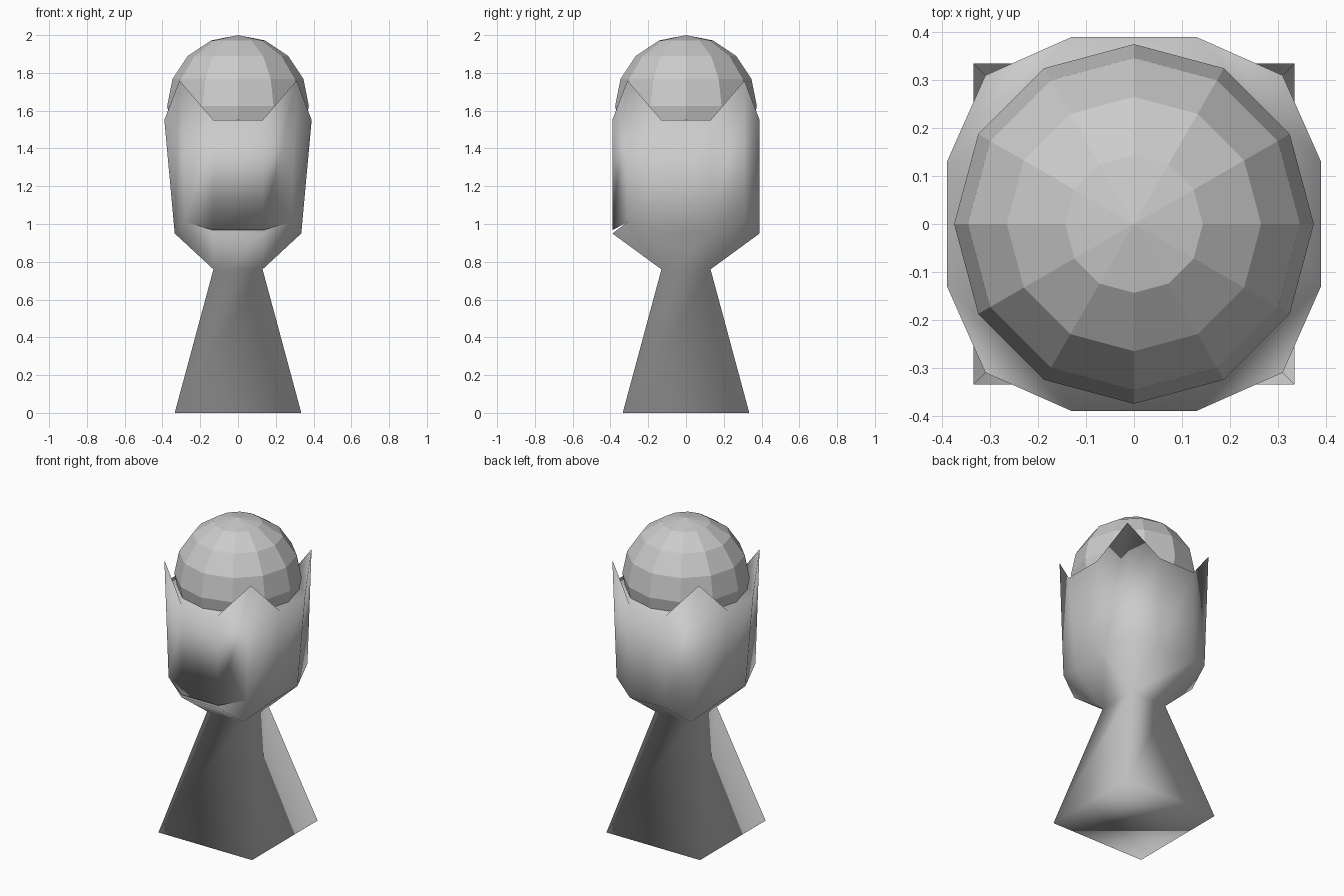
import bpy, bmesh

if "Cube" in bpy.data.objects:
    bpy.data.objects.remove(bpy.data.objects["Cube"])

bm = bmesh.new()

def square(h, z):
    return [bm.verts.new((x * h, y * h, z)) for x, y in ((1, 1), (-1, 1), (-1, -1), (1, -1))]

def ring(side, corner, back):
    """Twelve-point ring, anticlockwise: side, corner and back point in each quadrant."""
    out = []
    for sx, sy in ((1, 1), (-1, 1), (-1, -1), (1, -1)):
        pts = [(x * sx, y * sy, z) for x, y, z in (side, corner, back)]
        out += pts if sx * sy > 0 else pts[::-1]
    return [bm.verts.new(p) for p in out]

def face(*verts):
    bm.faces.new(verts)

# Flared square stem with a closed foot
foot, neck = square(0.335, 0), square(0.13, 0.76)
face(*foot[::-1])
for i in range(4):
    j = (i + 1) % 4
    face(foot[i], foot[j], neck[j], neck[i])

# Cup underside
low = ring((0.335, 0.13, 0.95), (0.28, 0.31, 1.01), (0.13, 0.39, 0.95))
rim = ring((0.39, 0.13, 1.55), (0.31, 0.31, 1.76), (0.13, 0.39, 1.55))
for i in range(4):
    a, b, c, d = (low[(3 * i + k) % 12] for k in range(4))
    face(neck[i], a, b)
    face(neck[i], b, c)
    face(neck[i], c, d, neck[(i + 1) % 4])

# Front wall has its own lower lip, folded inward above the underside
lip = [bm.verts.new((x, -0.39, 0.967)) for x in (-0.13, 0.13)]
face(low[7], low[10], low[9], low[8])
face(low[7], lip[0], lip[1], low[10])
wall = list(low)
wall[8], wall[9] = lip

# Walls, crown points and flat cap
for i in range(12):
    j = (i + 1) % 12
    face(wall[i], wall[j], rim[j], rim[i])
for i in range(0, 12, 3):
    face(rim[i], rim[i + 1], rim[i + 2])
face(*[v for i, v in enumerate(rim) if i % 3 != 1])

bmesh.ops.recalc_face_normals(bm, faces=bm.faces)
for f in bm.faces:
    f.smooth = True
mesh = bpy.data.meshes.new("stem_and_cup")
bm.to_mesh(mesh)
bm.free()
bpy.context.collection.objects.link(bpy.data.objects.new("stem_and_cup", mesh))

# Faceted ball resting in the cup
bpy.ops.mesh.primitive_uv_sphere_add(segments=12, ring_count=8, radius=0.375, location=(0, 0, 1.625))
bpy.context.object.name = "ball"
